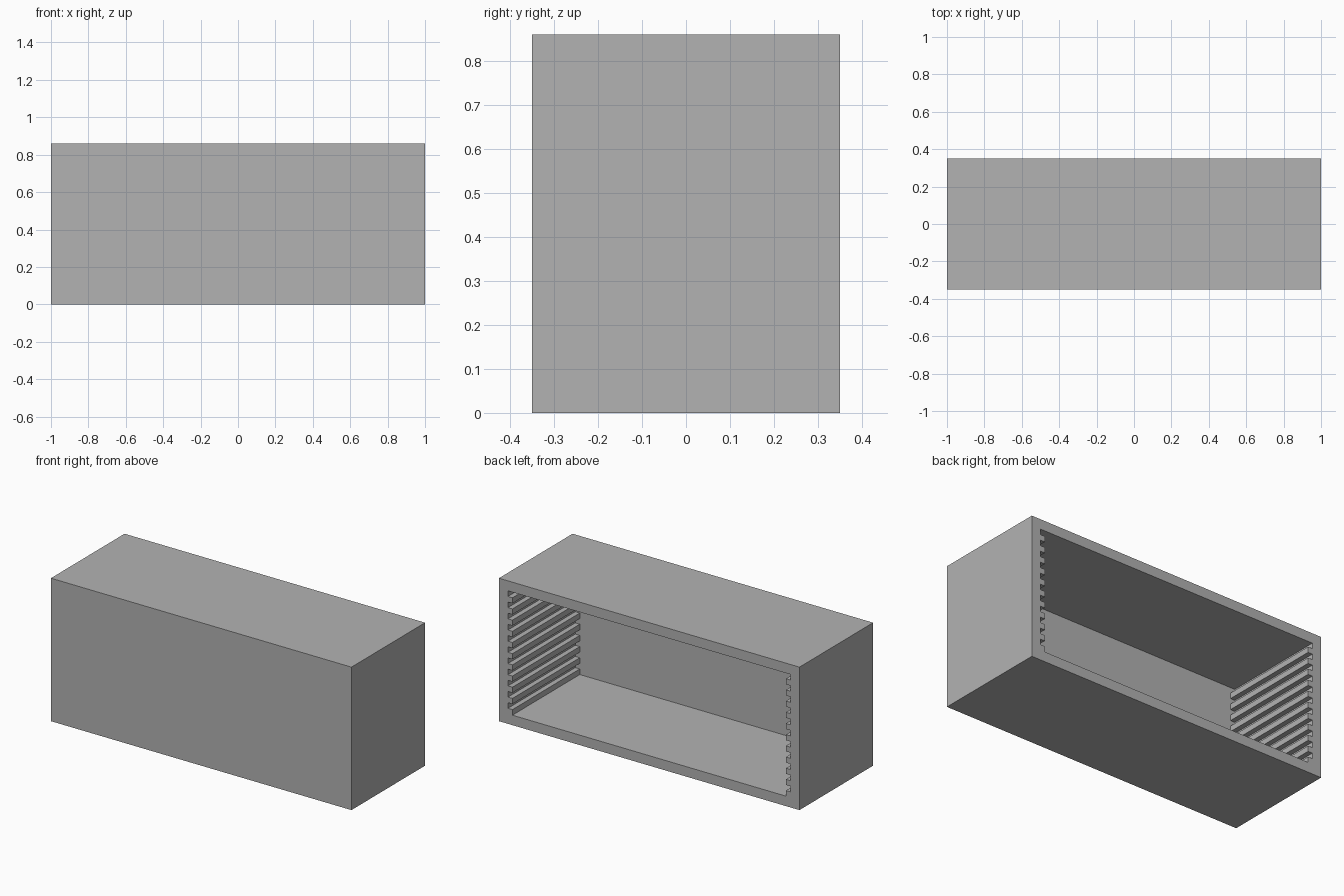
import bpy
import bmesh

cube = bpy.data.objects.get("Cube")
if cube:
    bpy.data.objects.remove(cube, do_unlink=True)

# Overall size, wall thickness and card slots
WIDTH, DEPTH, HEIGHT = 2.0, 0.70, 0.86
WALL = 0.06
SLOT_DEPTH = 0.03
SLOTS = 11

grey = bpy.data.materials.new("plain_grey")
grey.use_nodes = True
colour = (0.448, 0.448, 0.448, 1)
grey.diffuse_color = colour
grey.node_tree.nodes["Principled BSDF"].inputs["Base Color"].default_value = colour


def prism(name, profile, y_front, y_back):
    """Extrude an (x, z) outline from y_front to y_back."""
    bm = bmesh.new()
    face = bm.faces.new([bm.verts.new((x, y_front, z)) for x, z in profile])
    extruded = bmesh.ops.extrude_face_region(bm, geom=[face])["geom"]
    verts = [v for v in extruded if isinstance(v, bmesh.types.BMVert)]
    bmesh.ops.translate(bm, verts=verts, vec=(0, y_back - y_front, 0))
    bmesh.ops.recalc_face_normals(bm, faces=bm.faces)
    mesh = bpy.data.meshes.new(name)
    bm.to_mesh(mesh)
    bm.free()
    mesh.materials.append(grey)
    obj = bpy.data.objects.new(name, mesh)
    bpy.context.collection.objects.link(obj)
    return obj


# Solid outer block
half = WIDTH / 2
case = prism("slotted_case",
             [(-half, 0), (half, 0), (half, HEIGHT), (-half, HEIGHT)],
             -DEPTH / 2, DEPTH / 2)

# Cavity outline: ridge at the bottom, slot at the top, alternating
outer = half - WALL
step = (HEIGHT - 2 * WALL) / (2 * SLOTS)
side = []
for i in range(2 * SLOTS):
    x = outer if i % 2 else outer - SLOT_DEPTH
    side += [(x, WALL + i * step), (x, WALL + (i + 1) * step)]
outline = side + [(-x, z) for x, z in reversed(side)]
cavity = prism("cavity_cutter", outline, -DEPTH / 2 + WALL, DEPTH)
cavity.hide_render = True

# Hollow the block out through the back
cut = case.modifiers.new("cavity", 'BOOLEAN')
cut.operation = 'DIFFERENCE'
cut.solver = 'EXACT'
cut.object = cavity
bpy.context.view_layer.objects.active = case
bpy.ops.object.modifier_apply(modifier=cut.name)
bpy.data.objects.remove(cavity, do_unlink=True)
